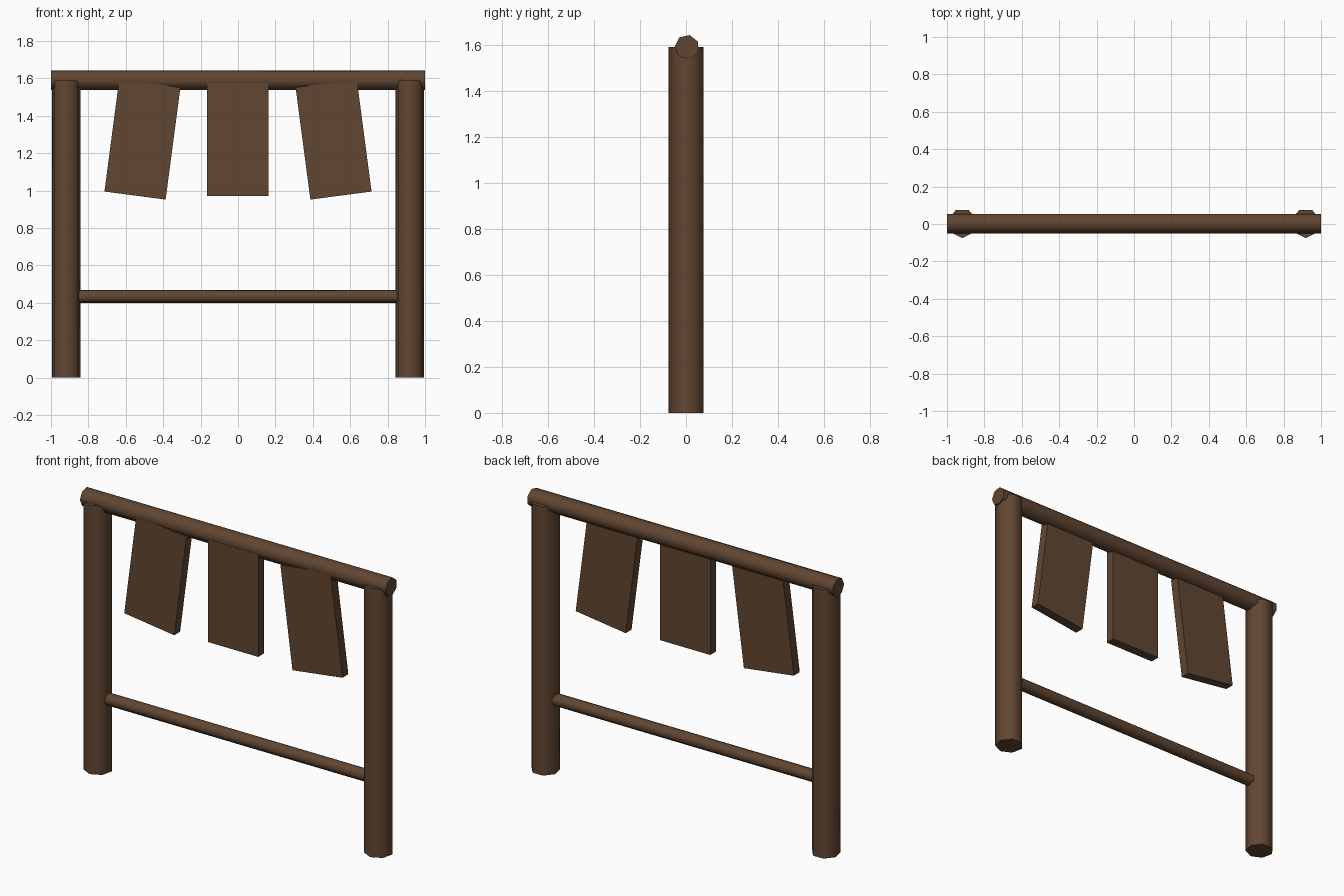
import bpy
from math import radians, pi

cube = bpy.data.objects.get("Cube")
if cube:
    bpy.data.objects.remove(cube, do_unlink=True)

# Single dark wood colour
COLOUR = (0.12, 0.061, 0.031, 1)
wood = bpy.data.materials.new("dark brown wood")
wood.use_nodes = True
wood.diffuse_color = COLOUR
bsdf = next(n for n in wood.node_tree.nodes if n.type == 'BSDF_PRINCIPLED')
bsdf.inputs["Base Color"].default_value = COLOUR
bsdf.inputs["Roughness"].default_value = 0.9

LOG_Y = 0.004


def log(name, radius, length, x, z, lying=False):
    """Seven-sided log with one ridge towards the front."""
    bpy.ops.mesh.primitive_cylinder_add(
        vertices=7, radius=radius, depth=length, location=(x, LOG_Y, z),
        rotation=(0, pi / 2 if lying else 0, pi))
    obj = bpy.context.object
    obj.name = name
    obj.data.materials.append(wood)
    bpy.ops.object.shade_smooth_by_angle(angle=radians(60))


def plank(name, x, tilt):
    """Hanging board, turned in the plane of the frame."""
    bpy.ops.mesh.primitive_cube_add(
        size=1, location=(x, -0.016, 1.273), rotation=(0, radians(tilt), 0))
    obj = bpy.context.object
    obj.name = name
    obj.scale = (0.33, 0.055, 0.605)
    bpy.ops.object.transform_apply(location=False, rotation=False, scale=True)
    obj.data.materials.append(wood)


# Frame
for side, sign in (("left", 1), ("right", -1)):
    log(side + "_post", 0.079, 1.59, sign * 0.918, 0.795)
log("top_beam", 0.0535, 2.0, 0, 1.59, lying=True)
log("lower_rail", 0.036, 1.70, 0, 0.433, lying=True)

# Hanging boards fanning outwards
plank("right_board", -0.511, 7.5)
plank("middle_board", -0.002, 0)
plank("left_board", 0.511, -7.5)
